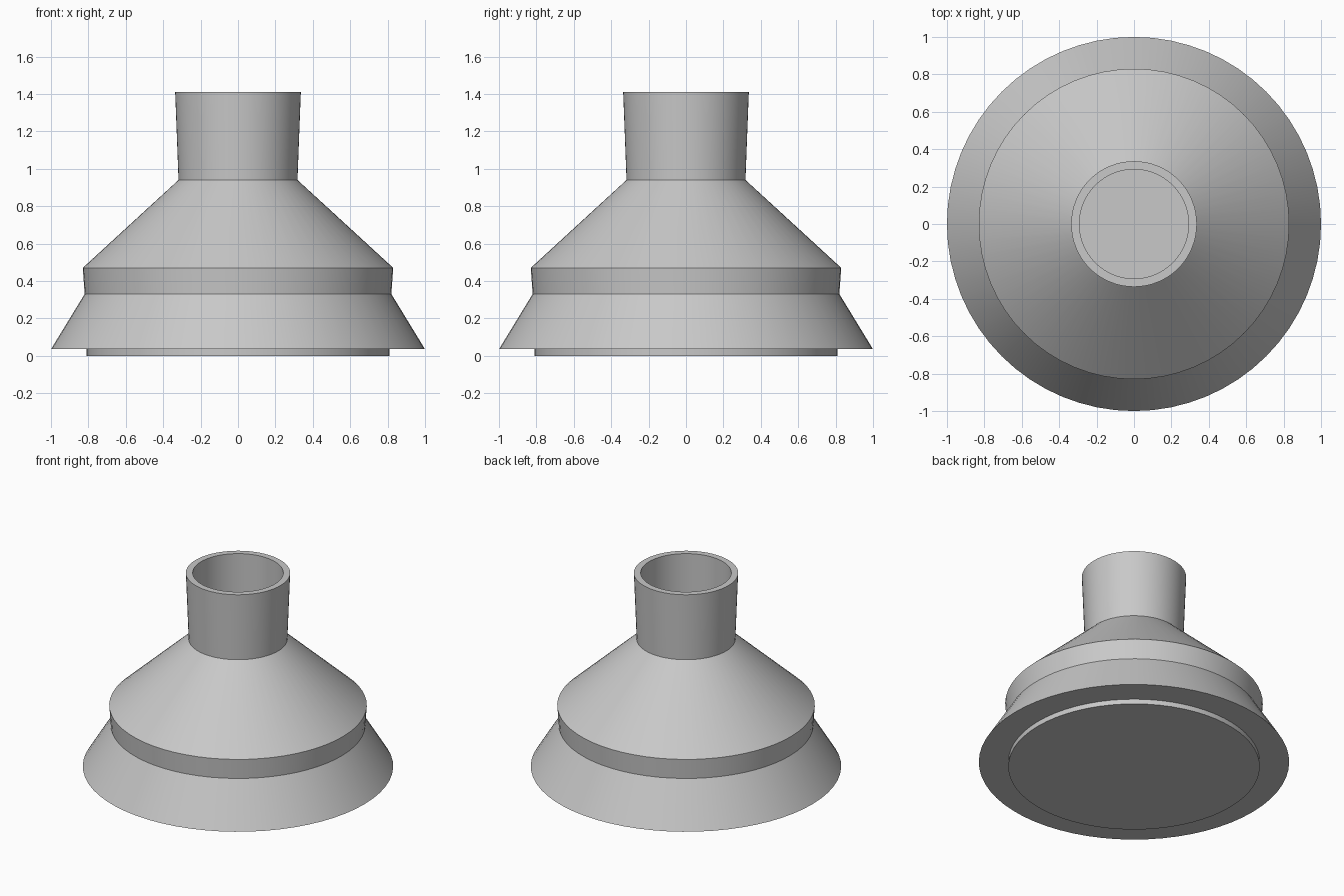
import bpy, bmesh, math

SEGMENTS = 64

cube = bpy.data.objects.get("Cube")
if cube:
    bpy.data.objects.remove(cube, do_unlink=True)

# Single plain grey
grey = bpy.data.materials.new("plain grey")
grey.use_nodes = True
colour = (0.58, 0.58, 0.58, 1)
grey.diffuse_color = colour
grey.node_tree.nodes["Principled BSDF"].inputs["Base Color"].default_value = colour

# Closed (radius, height) profile, from the underside centre to the bore floor centre
profile = [
    (0, 0), (0.81, 0), (0.81, 0.035),     # base disc
    (1.0, 0.035), (0.82, 0.33),           # flared skirt
    (0.83, 0.47),                         # collar band
    (0.318, 0.94),                        # cone shoulder
    (0.336, 1.41), (0.292, 1.41),         # neck and rim
    (0.292, 0.94), (0, 0.94),             # bore
]


def lathe(name, points):
    """Spin a profile about z into a closed solid."""
    bm = bmesh.new()
    verts = [bm.verts.new((r, 0, z)) for r, z in points]
    edges = [bm.edges.new(pair) for pair in zip(verts, verts[1:])]
    bmesh.ops.spin(bm, geom=verts + edges, cent=(0, 0, 0), axis=(0, 0, 1),
                   angle=math.tau, steps=SEGMENTS, use_merge=False)
    bmesh.ops.remove_doubles(bm, verts=bm.verts, dist=1e-4)
    bmesh.ops.recalc_face_normals(bm, faces=bm.faces)
    mesh = bpy.data.meshes.new(name)
    bm.to_mesh(mesh)
    bm.free()
    mesh.materials.append(grey)
    obj = bpy.data.objects.new(name, mesh)
    bpy.context.collection.objects.link(obj)
    return obj


body = lathe("flared_funnel_body", profile)

# Smooth round walls, crisp rims
bpy.ops.object.select_all(action="DESELECT")
body.select_set(True)
bpy.context.view_layer.objects.active = body
bpy.ops.object.shade_smooth_by_angle(angle=math.radians(20))
